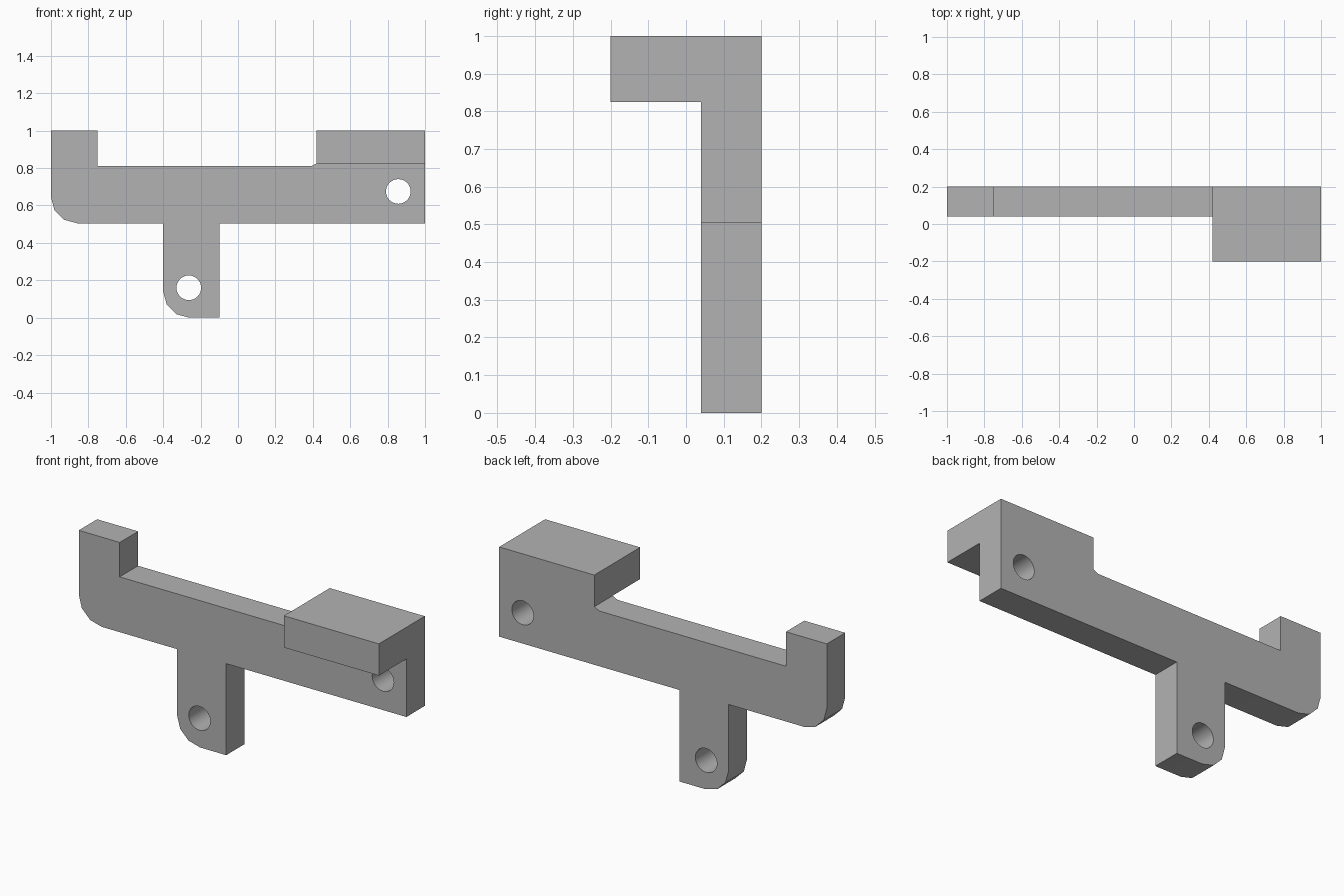
import bpy
import bmesh
from math import radians, cos, sin, pi

cube = bpy.data.objects.get("Cube")
if cube:
    bpy.data.objects.remove(cube, do_unlink=True)

FRONT, BACK, LEDGE = 0.04, 0.20, -0.20    # depth levels along y
LEDGE_Z = 0.825                           # underside of the ledge

grey = bpy.data.materials.new("plain grey")
grey.use_nodes = True
colour = (0.45, 0.45, 0.45, 1)
grey.diffuse_color = colour
grey.node_tree.nodes["Principled BSDF"].inputs["Base Color"].default_value = colour


def corner(x, z, r=0.14, steps=3):
    """Rounded lower corner on the -x side, running from the bottom up."""
    angles = [-pi / 2 - i * pi / 2 / steps for i in range(steps + 1)]
    return [(x + r + r * cos(a), z + r + r * sin(a)) for a in angles]


# Outline of the bracket plate: tab, hook, bar and raised end
outline = (
    [(-0.10, 0.505), (-0.10, 0)] + corner(-0.40, 0) + [(-0.40, 0.505)]
    + corner(-1, 0.505)
    + [(-1, 1), (-0.75, 1), (-0.75, 0.81), (0.39, 0.81), (0.42, LEDGE_Z),
       (0.42, 1), (1, 1), (1, LEDGE_Z), (1, 0.505)]
)

bm = bmesh.new()
front = bm.faces.new([bm.verts.new((x, FRONT, z)) for x, z in outline])

# Thicken the plate toward the back
back = bmesh.ops.extrude_face_region(bm, geom=[front], use_keep_orig=True)
bmesh.ops.translate(bm, vec=(0, BACK - FRONT, 0),
                    verts=[g for g in back["geom"] if isinstance(g, bmesh.types.BMVert)])

# Split off the raised end and pull it forward into the ledge
split = [v for v in front.verts if abs(v.co.z - LEDGE_Z) < 0.001]
bmesh.utils.face_split(front, split[0], split[1])
upper = [f for f in bm.faces
         if all(abs(v.co.y - FRONT) < 0.001 and v.co.z > LEDGE_Z - 0.001 and v.co.x > 0.4
                for v in f.verts)]
pulled = bmesh.ops.extrude_face_region(bm, geom=upper)
bmesh.ops.translate(bm, vec=(0, LEDGE - FRONT, 0),
                    verts=[g for g in pulled["geom"] if isinstance(g, bmesh.types.BMVert)])

# Merge coplanar faces
bmesh.ops.dissolve_limit(bm, angle_limit=radians(1), verts=bm.verts[:], edges=bm.edges[:])
bmesh.ops.recalc_face_normals(bm, faces=bm.faces[:])
mesh = bpy.data.meshes.new("bracket")
bm.to_mesh(mesh)
bm.free()
mesh.materials.append(grey)
bracket = bpy.data.objects.new("bracket", mesh)
bpy.context.collection.objects.link(bracket)

# Drill the two screw holes
for name, x, z in (("tab_hole", -0.263, 0.16), ("end_hole", 0.857, 0.675)):
    bpy.ops.mesh.primitive_cylinder_add(vertices=32, radius=0.066, depth=0.4,
                                        location=(x, (FRONT + BACK) / 2, z),
                                        rotation=(pi / 2, 0, 0))
    cutter = bpy.context.object
    cutter.name = name
    cutter.hide_render = True
    cutter.data.materials.append(grey)
    bpy.context.view_layer.objects.active = bracket
    drill = bracket.modifiers.new(name, "BOOLEAN")
    drill.operation = "DIFFERENCE"
    drill.solver = "EXACT"
    drill.object = cutter
    bpy.ops.object.modifier_apply(modifier=drill.name)
    bpy.data.objects.remove(cutter, do_unlink=True)

# Smooth the hole walls, keep everything else crisp
bpy.ops.object.select_all(action="DESELECT")
bracket.select_set(True)
bpy.context.view_layer.objects.active = bracket
bpy.ops.object.shade_smooth_by_angle(angle=radians(20))
